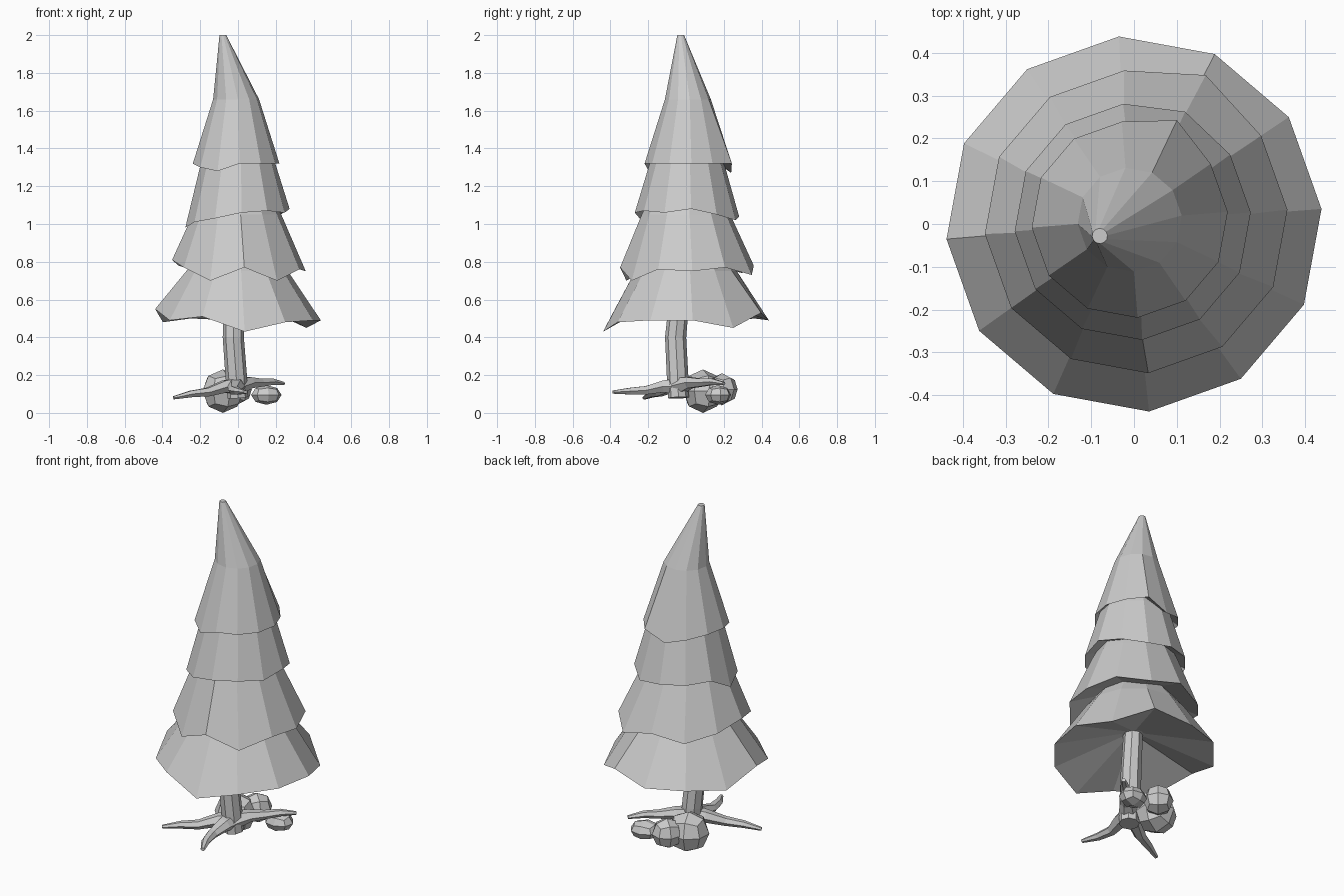
import bpy, bmesh
from math import sin, cos, radians, tau
from mathutils import Vector

if "Cube" in bpy.data.objects:
    bpy.data.objects.remove(bpy.data.objects["Cube"])

N = 12
START = radians(4.6)


def finish(bm, name):
    bmesh.ops.recalc_face_normals(bm, faces=bm.faces)
    me = bpy.data.meshes.new(name)
    bm.to_mesh(me)
    bm.free()
    ob = bpy.data.objects.new(name, me)
    bpy.context.collection.objects.link(ob)
    return ob


def bridge(bm, rings):
    """Skin consecutive rings of points and cap both ends."""
    vs = [[bm.verts.new(p) for p in ring] for ring in rings]
    n = len(vs[0])
    for a, b in zip(vs, vs[1:]):
        for i in range(n):
            j = (i + 1) % n
            bm.faces.new((a[i], a[j], b[j], b[i]))
    bm.faces.new(vs[0])
    bm.faces.new(vs[-1])


def circle(cx, cy, r, z):
    return [(cx + r * cos(START + tau * i / N), cy + r * sin(START + tau * i / N), z)
            for i in range(N)]


def tier(name, cx, cy, r, rim_z, upper, bump=1.0):
    """Branch skirt: hollow underside, ragged rim, then the upper rings."""
    rim = []
    for i, z in enumerate(rim_z):
        a = START + tau * i / N
        k = r * (bump if i == 2 else 1)
        rim.append((cx + k * cos(a), cy + k * sin(a), z))
    mean = sum(rim_z) / N
    bm = bmesh.new()
    bridge(bm, [circle(-0.02, -0.03, 0.06, mean + 0.14), rim] + [circle(*u) for u in upper])
    finish(bm, name)


def tube(name, path, sides):
    """Tapered tube along (x, y, z, radius, flatness) points."""
    pts = [Vector(p[:3]) for p in path]
    rings = []
    for k, p in enumerate(path):
        d = (pts[min(k + 1, len(pts) - 1)] - pts[max(k - 1, 0)]).normalized()
        ref = Vector((0, 0, 1)) if abs(d.z) < 0.8 else Vector((0, 1, 0))
        u = d.cross(ref).normalized()
        v = u.cross(d)
        rings.append([pts[k] + p[3] * (u * cos(tau * i / sides) + v * sin(tau * i / sides) * p[4])
                      for i in range(sides)])
    bm = bmesh.new()
    bridge(bm, rings)
    finish(bm, name)


def rock(name, loc, size, turn):
    bm = bmesh.new()
    bmesh.ops.create_cube(bm, size=2)
    bmesh.ops.subdivide_edges(bm, edges=bm.edges[:], cuts=1, use_grid_fill=True)
    for v in bm.verts:
        v.co.normalize()
    ob = finish(bm, name)
    ob.location, ob.scale, ob.rotation_euler = loc, size, (0, 0, radians(turn))


# Foliage tiers, bottom to top
tier("branches_bottom", 0, 0, 0.44,
     [.49, .45, .53, .49, .50, .48, .55, .49, .51, .43, .48, .49],
     [(-0.005, 0, 0.27, 0.75), (-0.005, 0, 0.2, 0.84)])
tier("branches_lower", 0.005, 0.005, 0.355,
     [.75, .77, .73, .78, .74, .78, .81, .77, .70, .77, .70, .76],
     [(-0.005, 0, 0.235, 1.05), (-0.005, 0, 0.19, 1.14)], 1.07)
tier("branches_upper", -0.003, 0.005, 0.277,
     [1.08, 1.05, 1.02, 1.04, 1.05, 1.06, .98, 1.01, 1.03, 1.06, 1.07, 1.06],
     [(0, 0.005, 0.195, 1.33), (0, 0.005, 0.16, 1.42)], 1.03)
tier("branches_top", -0.01, 0.01, 0.23,
     [1.32, 1.32, 1.32, 1.27, 1.30, 1.32, 1.32, 1.30, 1.28, 1.32, 1.32, 1.32],
     [(-0.01, 0.01, 0.122, 1.66), (-0.08, -0.028, 0.018, 2.0)], 1.12)

# Trunk
tube("trunk", [(0.0, -0.04, 0.08, 0.055, 1), (-0.01, -0.045, 0.2, 0.057, 1),
               (-0.025, -0.055, 0.4, 0.056, 1), (-0.02, -0.03, 0.66, 0.052, 1)], 8)

# Roots
tube("root_left", [(0.01, -0.04, 0.14, 0.06, .9), (-0.07, -0.08, 0.14, 0.045, .8),
                   (-0.16, -0.14, 0.11, 0.032, .8), (-0.25, -0.18, 0.1, 0.025, .8),
                   (-0.34, -0.22, 0.08, 0.012, .8)], 6)
tube("root_front", [(-0.01, -0.02, 0.14, 0.06, .9), (-0.01, -0.12, 0.14, 0.045, .8),
                    (-0.02, -0.21, 0.12, 0.032, .8), (0.0, -0.3, 0.115, 0.025, .8),
                    (0.04, -0.385, 0.11, 0.012, .8)], 6)
tube("root_back_right", [(-0.01, -0.05, 0.14, 0.06, .9), (0.06, 0.02, 0.16, 0.042, .8),
                         (0.12, 0.08, 0.16, 0.03, .8), (0.18, 0.14, 0.165, 0.024, .8),
                         (0.24, 0.2, 0.155, 0.012, .8)], 6)

# Rocks behind the trunk
rock("rock_large", (-0.08, 0.09, 0.115), (0.115, 0.11, 0.115), 20)
rock("rock_medium", (-0.01, 0.19, 0.125), (0.085, 0.082, 0.085), 50)
rock("rock_small", (0.15, 0.17, 0.095), (0.082, 0.07, 0.052), 10)
